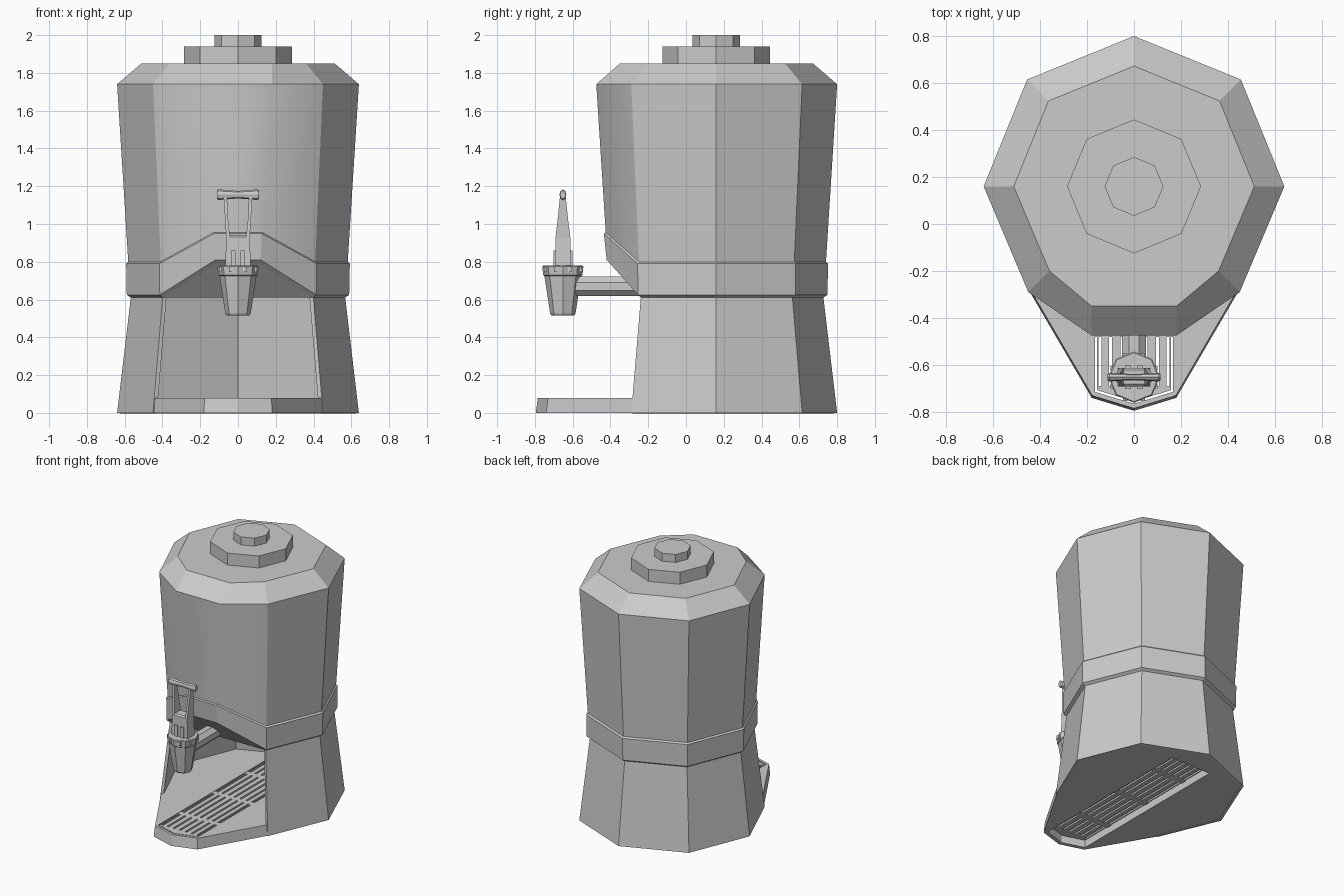
import bpy, bmesh
from math import sin, cos, pi

if "Cube" in bpy.data.objects:
    bpy.data.objects.remove(bpy.data.objects["Cube"])

CY = 0.16   # centre of the octagonal body in y
BACK = [(.45, -.45), (.64, 0), (.455, .455), (0, .64), (-.455, .455), (-.64, 0), (-.45, -.45)]


def finish(name, bm, smooth_front=False):
    bmesh.ops.recalc_face_normals(bm, faces=bm.faces)
    if smooth_front:
        for f in bm.faces:
            f.smooth = True
        for e in bm.edges:
            a, b = (v.co for v in e.verts)
            e.smooth = all(abs(p.x) < .2 and p.y < -.3 for p in (a, b)) and abs(a.z - b.z) > .5
    me = bpy.data.meshes.new(name)
    bm.to_mesh(me)
    bm.free()
    ob = bpy.data.objects.new(name, me)
    bpy.context.collection.objects.link(ob)
    return ob


def loft(name, rings, closed=True, caps=(True, True), smooth_front=False):
    bm = bmesh.new()
    vs = [[bm.verts.new(p) for p in r] for r in rings]
    n = len(vs[0])
    for a, b in zip(vs, vs[1:]):
        for i in range(n if closed else n - 1):
            j = (i + 1) % n
            bm.faces.new((a[i], a[j], b[j], b[i]))
    if caps[0]:
        bm.faces.new(vs[0])
    if caps[1]:
        bm.faces.new(vs[-1])
    return bm if name is None else finish(name, bm, smooth_front)


def shell(s, z):
    return [(x * s, CY + y * s, z) for x, y in BACK]


def ring(s, z, fx, fy, fz):
    return shell(s, z) + [(-fx, fy, fz), (fx, fy, fz)]


def ngon(r, z, y):
    return [(r * sin(i * pi / 4), y + r * cos(i * pi / 4), z) for i in range(8)]


def prism(name, pts, z0, z1, inset=0):
    return loft(name, [[(x, y, z0) for x, y in pts],
                       [(x * (1 - inset), y * (1 - inset), z1) for x, y in pts]])


def box(name, x0, x1, y0, y1, z0, z1):
    return prism(name, [(x0, y0), (x1, y0), (x1, y1), (x0, y1)], z0, z1)


# Tank with shoulder and raised belt; its underside slopes up to the front lip
bm = loft(None, [
    ring(.885, .61, .115, -.395, .785),
    ring(.92, .625, .12, -.42, .81),
    ring(.925, .79, .125, -.435, .95),
    ring(.908, .80, .13, -.425, .955),
    ring(1, 1.74, .18, -.475, 1.74),
    ring(.8, 1.85, .18, -.35, 1.85)], caps=(False, True))
bm.verts.ensure_lookup_table()
v = bm.verts
bm.faces.new([v[i] for i in range(7)])
bm.faces.new([v[i] for i in (0, 6, 7, 8)])
finish("tank", bm, smooth_front=True)

# Lid and knob
loft("lid", [ngon(.285, 1.845, CY), ngon(.285, 1.94, CY)])
loft("lid_knob", [ngon(.125, 1.935, CY), ngon(.125, 2.0, CY)])

# Hollow base, open at the front
base = loft("base_shell", [shell(1, 0), shell(.885, .62)], closed=False, caps=(False, False))
sol = base.modifiers.new("wall", 'SOLIDIFY')
sol.thickness = .022
sol.offset = -1

# Floor and drip tray with a long opening
tray = prism("drip_tray", [(x * .99, CY + y * .99) for x, y in BACK] +
             [(-.18, -.74), (0, -.795), (.18, -.74)], 0, .08, .013)
cutter = prism("tray_cutter", [(.165, .6), (-.165, .6), (-.165, -.715), (0, -.765), (.165, -.715)], -.1, .2)
cutter.hide_render = True
cutter.hide_set(True)
cut = tray.modifiers.new("opening", 'BOOLEAN')
cut.object = cutter
cut.operation = 'DIFFERENCE'
cut.solver = 'EXACT'

# Grille bars, cross bars and chevron front edge
edges = [-.165, -.145, -.1, -.05, 0, .05, .1, .145, .165]
for i, (a, b) in enumerate(zip(edges, edges[1:])):
    box(f"grille_bar_{i}", a + .007, b - .007, -.70, .6, .05, .078)
for i, y in enumerate((-.46, -.06, .33)):
    box(f"grille_cross_bar_{i}", -.165, .165, y - .02, y + .02, .05, .078)
prism("grille_front", [(.158, -.69), (-.158, -.69), (-.158, -.707), (0, -.755), (.158, -.707)], .05, .078)

# Tap pipe
loft("tap_pipe", [[(.055 * sin((i + .5) * pi / 4), y, .67 + .055 * cos((i + .5) * pi / 4))
                   for i in range(8)] for y in (-.22, -.62)])

# Tap spout
TY = -.652
loft("tap_spout", [ngon(r, z, TY) for r, z in
                   ((.06, .515), (.067, .525), (.098, .725), (.104, .73), (.109, .775), (.104, .78))])
for i in range(8):
    a = (i + .5) * pi / 4
    x, y = .098 * sin(a), TY + .098 * cos(a)
    box(f"spout_stud_{i}", x - .01, x + .01, y - .01, y + .01, .745, .772)


# Tap lever: slotted block, two tapering arms, cross handle
def slab(name, rows):
    loft(name, [[(x0, TY - d, z), (x1, TY - d, z), (x1, TY + d, z), (x0, TY + d, z)]
                for x0, x1, d, z in rows])


slab("lever_block", [(-.068, .068, .04, .77), (-.062, .062, .04, .93), (-.05, .05, .03, .94)])
for i, x in enumerate((-.025, .025)):
    box(f"lever_rib_{i}", x - .013, x + .013, TY - .05, TY + .05, .78, .86)
for name, s in (("left", -1), ("right", 1)):
    rows = [(.042, .062, .04, .92), (.052, .068, .028, 1.02), (.058, .076, .016, 1.14)]
    slab(f"lever_arm_{name}", [(s * a, s * b, d, z) for a, b, d, z in rows])
loft("lever_handle", [[(x, TY + r * .65 * sin(i * pi / 4), 1.155 + r * cos(i * pi / 4)) for i in range(8)]
                      for x, r in ((-.112, .022), (-.105, .028), (0, .02), (.105, .028), (.112, .022))])
